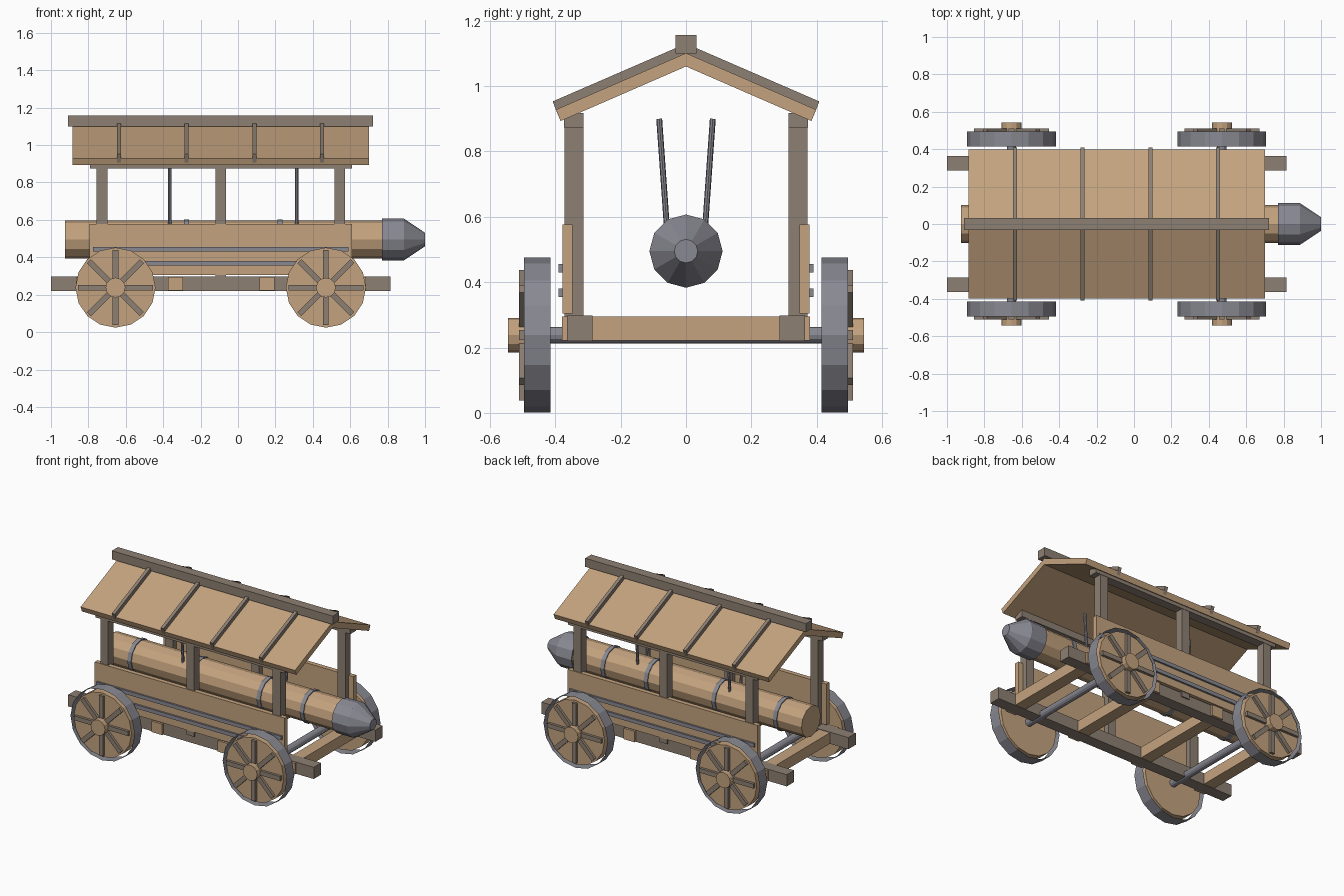
import bpy, bmesh, math
from mathutils import Vector

if "Cube" in bpy.data.objects:
    bpy.data.objects.remove(bpy.data.objects["Cube"])


def material(name, color):
    m = bpy.data.materials.new(name)
    m.diffuse_color = (*color, 1)
    m.use_nodes = True
    m.node_tree.nodes["Principled BSDF"].inputs["Base Color"].default_value = m.diffuse_color
    return m


TAN = material("light_wood", (0.55, 0.365, 0.21))
WOOD = material("weathered_wood", (0.27, 0.215, 0.17))
METAL = material("iron", (0.25, 0.25, 0.29))


def finish(name, bm, mat):
    mesh = bpy.data.meshes.new(name)
    bm.to_mesh(mesh)
    bm.free()
    mesh.materials.append(mat)
    ob = bpy.data.objects.new(name, mesh)
    bpy.context.collection.objects.link(ob)
    return ob


def box(name, mat, x, y, z):
    """Box from (min, max) ranges on each axis."""
    bm = bmesh.new()
    bmesh.ops.create_cube(bm, size=1)
    for v in bm.verts:
        v.co = [r[0] + (c + 0.5) * (r[1] - r[0]) for c, r in zip(v.co, (x, y, z))]
    return finish(name, bm, mat)


def rod(name, mat, a, b, r1, r2=None, sides=12, caps=True):
    """Cylinder or tapered cylinder between two points."""
    a, b = Vector(a), Vector(b)
    bm = bmesh.new()
    bmesh.ops.create_cone(bm, cap_ends=caps, segments=sides, radius1=r1,
                          radius2=r1 if r2 is None else r2, depth=(b - a).length)
    ob = finish(name, bm, mat)
    turn = Vector((0, 0, 1)).rotation_difference(b - a).to_matrix().to_4x4()
    turn.translation = (a + b) / 2
    ob.data.transform(turn)
    return ob


def gable(name, mat, x, half):
    """Gable-shaped profile (inner apex, inner eave, outer eave, outer apex) extruded along x."""
    pts = half + [(-y, z) for y, z in half[2:0:-1]]
    bm = bmesh.new()
    face = bm.faces.new([bm.verts.new((x[0], y, z)) for y, z in pts])
    out = bmesh.ops.extrude_face_region(bm, geom=[face])["geom"]
    bmesh.ops.translate(bm, vec=(x[1] - x[0], 0, 0),
                        verts=[g for g in out if isinstance(g, bmesh.types.BMVert)])
    bmesh.ops.recalc_face_normals(bm, faces=bm.faces)
    return finish(name, bm, mat)


def both(s, lo, hi):
    return tuple(sorted((s * lo, s * hi)))


# Roof, battens and ridge beam
gable("roof", TAN, (-0.885, 0.70), [(0, 1.06), (0.384, 0.893), (0.398, 0.928), (0, 1.101)])
for cx in (-0.636, -0.275, 0.088, 0.45):
    gable("roof_batten", WOOD, (cx - 0.011, cx + 0.011),
          [(0, 1.08), (0.39, 0.907), (0.408, 0.953), (0, 1.13)])
box("ridge_beam", WOOD, (-0.91, 0.723), (-0.032, 0.032), (1.10, 1.157))

# Side frames: rails, posts, plates, boards and iron strips
for s in (-1, 1):
    box("base_rail", WOOD, (-1.0, 0.815), both(s, 0.286, 0.364), (0.22, 0.298))
    box("top_plate", WOOD, (-0.79, 0.61), both(s, 0.313, 0.374), (0.874, 0.918))
    for px in (-0.728, -0.092, 0.544):
        box("post", WOOD, (px - 0.029, px + 0.029), both(s, 0.314, 0.372), (0.27, 0.90))
    box("side_board", TAN, (-0.795, 0.61), both(s, 0.347, 0.378), (0.304, 0.577))
    for z in (0.355, 0.43):
        box("iron_strip", METAL, (-0.775, 0.592), both(s, 0.376, 0.39), (z, z + 0.025))

# Cross bearers under the body
for cx in (-0.825, -0.335, 0.155, 0.645):
    box("cross_bearer", TAN, (cx - 0.04, cx + 0.04), (-0.379, 0.379), (0.222, 0.295))

# Axles and wheels
WZ = 0.238
for wx in (-0.655, 0.47):
    rod("axle", METAL, (wx, -0.43, WZ), (wx, 0.43, WZ), 0.025)
    for s in (-1, 1):
        rod("wheel_rim", METAL, (wx, s * 0.415, WZ), (wx, s * 0.495, WZ), 0.237, sides=16, caps=False)
        rod("wheel_disc", TAN, (wx, s * 0.42, WZ), (wx, s * 0.494, WZ), 0.214, sides=16)
        rod("wheel_hub", TAN, (wx, s * 0.48, WZ), (wx, s * 0.544, WZ), 0.053)
        for k in range(4):
            spoke = box("wheel_spoke", WOOD, (-0.2, 0.2), (-0.012, 0.012), (-0.015, 0.015))
            spoke.rotation_euler.y = k * math.pi / 4
            spoke.location = (wx, s * 0.499, WZ)

# Battering log with iron bands and head
LZ = 0.495
rod("log", TAN, (-0.925, 0, LZ), (0.775, 0, LZ), 0.102)
for bx in (-0.73, -0.275, 0.225, 0.545):
    rod("log_band", METAL, (bx - 0.014, 0, LZ), (bx + 0.014, 0, LZ), 0.108)
rod("head_collar", METAL, (0.77, 0, LZ), (0.887, 0, LZ), 0.112)
rod("head_tip", METAL, (0.887, 0, LZ), (1.0, 0, LZ), 0.112, 0.036)

# Slanted hanger rods
for hx in (-0.365, 0.315):
    for s in (-1, 1):
        rod("hanger", METAL, (hx, s * 0.058, 0.56), (hx, s * 0.082, 0.90), 0.009, sides=8)
